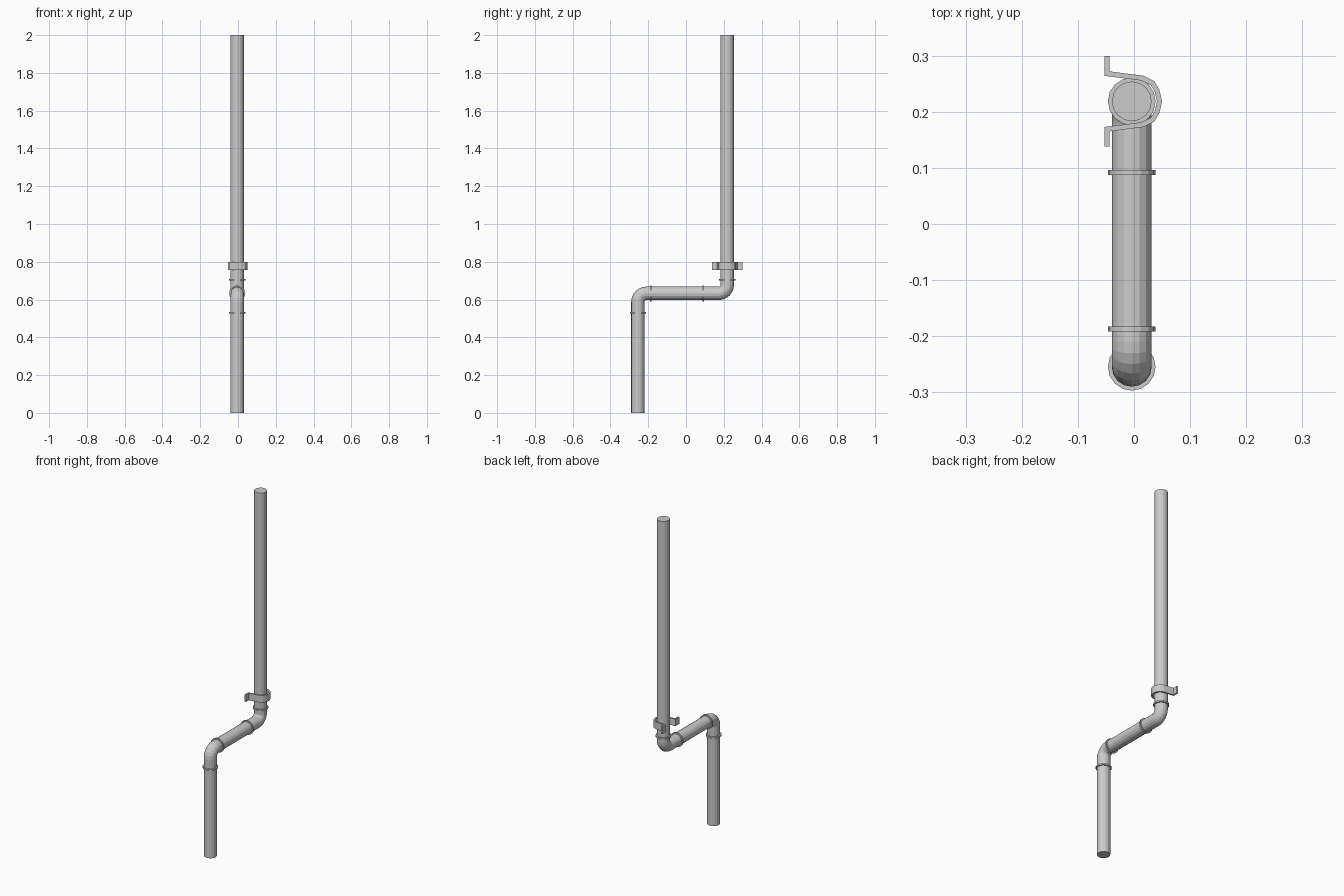
import bpy, bmesh, math
from mathutils import Vector, Matrix

if "Cube" in bpy.data.objects:
    bpy.data.objects.remove(bpy.data.objects["Cube"])

X = -0.004                 # pipe axis in x
R, RING = 0.0355, 0.0425   # pipe and collar radii
BEND = 0.045               # elbow centreline radius
Y0, Y1, ZH = -0.2545, 0.2185, 0.633
SIDES = 16


def finish(bm, name):
    bmesh.ops.recalc_face_normals(bm, faces=bm.faces)
    me = bpy.data.meshes.new(name)
    bm.to_mesh(me)
    bm.free()
    ob = bpy.data.objects.new(name, me)
    bpy.context.collection.objects.link(ob)
    return ob


def tube(name, stations, radius, cap_start=False, cap_end=False):
    """Sweep a circle along (y, z, heading) stations; heading 0 = +y, pi/2 = +z."""
    bm = bmesh.new()
    rings = []
    for y, z, h in stations:
        side = Vector((0, -math.sin(h), math.cos(h)))
        ring = []
        for i in range(SIDES):
            a = 2 * math.pi * i / SIDES
            ring.append(bm.verts.new(Vector((X, y, z)) + radius *
                        (math.cos(a) * Vector((1, 0, 0)) + math.sin(a) * side)))
        rings.append(ring)
    for a, b in zip(rings, rings[1:]):
        for i in range(SIDES):
            j = (i + 1) % SIDES
            bm.faces.new((a[i], a[j], b[j], b[i]))
    if cap_start:
        bm.faces.new(rings[0])
    if cap_end:
        bm.faces.new(rings[-1])
    return finish(bm, name)


def elbow(name, cy, cz, start, turn, steps=6):
    # turn = +1 bends from +y up to +z, -1 bends from +z over to +y
    st = []
    for k in range(steps + 1):
        h = start + turn * (math.pi / 2) * k / steps
        st.append((cy + turn * BEND * math.sin(h), cz - turn * BEND * math.cos(h), h))
    tube(name, st, R)


UP = math.pi / 2
# Straight runs
tube("lower_pipe", [(Y0, 0, UP), (Y0, ZH - BEND, UP)], R, cap_start=True)
tube("cross_pipe", [(Y0 + BEND, ZH, 0), (Y1 - BEND, ZH, 0)], R)
tube("upper_pipe", [(Y1, ZH + BEND, UP), (Y1, 2, UP)], R, cap_end=True)

# Elbows
elbow("lower_elbow", Y0 + BEND, ZH - BEND, UP, -1)
elbow("upper_elbow", Y1 - BEND, ZH + BEND, 0, 1)

# Joint collars
T = 0.0045
for name, y, z, h in (("lower_collar", Y0, 0.53, UP), ("cross_collar_front", -0.187, ZH, 0),
                      ("cross_collar_back", 0.092, ZH, 0), ("upper_collar", Y1, 0.705, UP)):
    dy, dz = T * math.cos(h), T * math.sin(h)
    tube(name, [(y - dy, z - dz, h), (y + dy, z + dz, h)], RING, True, True)

# Wall bracket: bent strip, half profile mirrored about the pipe centre
half = [(-0.048, 0.0805), (-0.048, 0.0495), (0.015, 0.0415), (0.033, 0.0325), (0.041, 0.019)]
path = half + [(0.0455, 0)] + [(x, -y) for x, y in reversed(half)]
bm = bmesh.new()
low = [bm.verts.new((x, Y1 + y, 0.757)) for x, y in path]
top = [bm.verts.new((x, Y1 + y, 0.799)) for x, y in path]
for i in range(len(path) - 1):
    bm.faces.new((low[i], low[i + 1], top[i + 1], top[i]))
bracket = finish(bm, "wall_bracket")
mod = bracket.modifiers.new("thickness", 'SOLIDIFY')
mod.thickness = 0.009
mod.offset = 0
mod.use_even_offset = True
